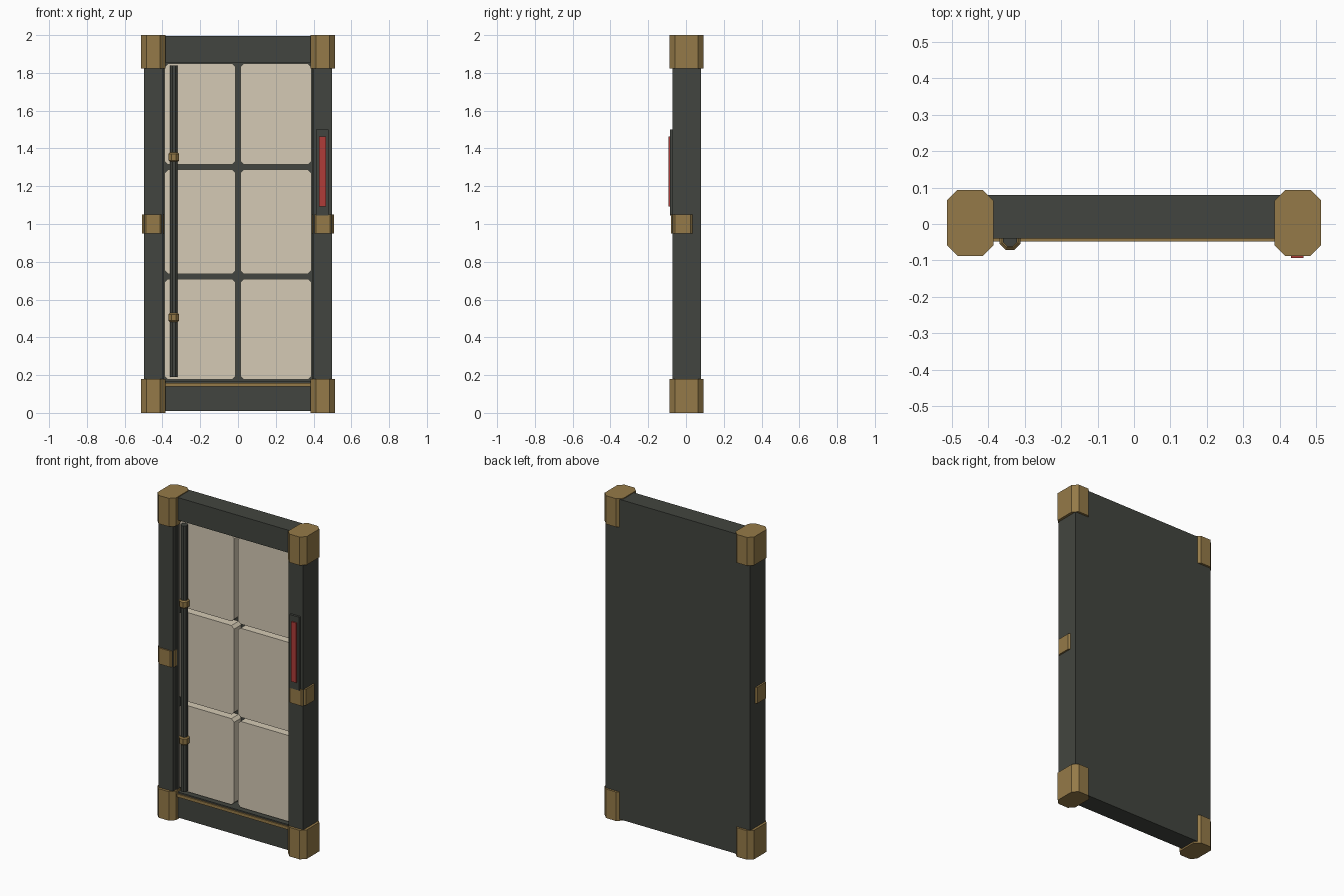
import bpy, bmesh, math
from mathutils import Matrix, Vector

if "Cube" in bpy.data.objects:
    bpy.data.objects.remove(bpy.data.objects["Cube"])


def material(name, color):
    m = bpy.data.materials.new(name)
    m.diffuse_color = (*color, 1)
    m.use_nodes = True
    m.node_tree.nodes["Principled BSDF"].inputs["Base Color"].default_value = m.diffuse_color
    return m


DARK = material("dark_wood", (0.055, 0.06, 0.05))
PAPER = material("paper", (0.66, 0.59, 0.46))
BRASS = material("brass", (0.30, 0.195, 0.065))
RED = material("red_light", (0.43, 0.045, 0.04))


def add(name, bm, mat=None):
    bmesh.ops.recalc_face_normals(bm, faces=bm.faces)
    me = bpy.data.meshes.new(name)
    bm.to_mesh(me)
    bm.free()
    ob = bpy.data.objects.new(name, me)
    bpy.context.collection.objects.link(ob)
    if mat:
        me.materials.append(mat)
    return ob


def box(name, lo, hi, mat=None, cut=0, axis=2):
    """Box between two corners; cut chamfers the edges that run along axis."""
    bm = bmesh.new()
    bmesh.ops.create_cube(bm, size=1)
    lo, hi = Vector(lo), Vector(hi)
    for v in bm.verts:
        v.co = (lo + hi) / 2 + v.co * (hi - lo)
    if cut:
        edges = [e for e in bm.edges
                 if abs((e.verts[0].co - e.verts[1].co)[axis]) > 1e-5]
        bmesh.ops.bevel(bm, geom=edges, offset=cut, segments=1, affect='EDGES')
    return add(name, bm, mat)


def octagon_bar(name, x, y, z0, z1, r, mat):
    bm = bmesh.new()
    place = Matrix.Translation((x, y, (z0 + z1) / 2)) @ Matrix.Rotation(math.pi / 8, 4, 'Z')
    bmesh.ops.create_cone(bm, cap_ends=True, segments=8, radius1=r, radius2=r,
                          depth=z1 - z0, matrix=place)
    return add(name, bm, mat)


def carve(ob, lo, hi):
    cutter = box("cutter", lo, hi)
    cutter.hide_render = True
    mod = ob.modifiers.new("carve", 'BOOLEAN')
    mod.operation = 'DIFFERENCE'
    mod.solver = 'EXACT'
    mod.object = cutter
    bpy.context.view_layer.objects.active = ob
    bpy.ops.object.modifier_apply(modifier=mod.name)
    bpy.data.objects.remove(cutter)


# Frame: one slab, rails set back from the stiles, pocket for the panels
frame = box("frame", (-0.497, -0.071, 0.01), (0.497, 0.08, 1.995), DARK)
carve(frame, (-0.397, -0.2, -0.1), (0.397, -0.04, 2.1))
carve(frame, (-0.391, -0.2, 0.168), (0.391, 0.05, 1.855))

# Paper panels with clipped corners
for row, (z0, z1) in enumerate([(0.176, 0.71), (0.736, 1.288), (1.314, 1.85)]):
    for side, (x0, x1) in (("left", (-0.388, -0.013)), ("right", (0.013, 0.388))):
        box(f"panel_{side}_{row}", (x0, -0.02, z0), (x1, 0.055, z1), PAPER, 0.018, axis=1)

# Brass corner caps and middle bands
for side, s in (("left", -1), ("right", 1)):
    xa, xb = sorted((s * 0.385, s * 0.513))
    for level, z0, z1 in (("bottom", 0, 0.18), ("top", 1.824, 2)):
        box(f"corner_cap_{level}_{side}", (xa, -0.087, z0), (xb, 0.093, z1), BRASS, 0.029)
    xa, xb = sorted((s * 0.392, s * 0.507))
    box(f"middle_band_{side}", (xa, -0.079, 0.95), (xb, 0.045, 1.05), BRASS, 0.02)

# Brass strip along the bottom rail
box("bottom_trim", (-0.395, -0.048, 0.14), (0.395, -0.03, 0.159), BRASS)

# Pull bar with its two rings
octagon_bar("pull_bar", -0.34, -0.042, 0.19, 1.84, 0.021, DARK)
for level, z in (("lower", 0.505), ("upper", 1.354)):
    ring = octagon_bar(f"bar_ring_{level}", -0.34, -0.042, z - 0.024, z + 0.024, 0.031, BRASS)
    bev = ring.modifiers.new("rim", 'BEVEL')
    bev.width = 0.007
    bev.segments = 1
    bev.limit_method = 'ANGLE'
    bev.angle_limit = math.radians(60)

# Control plate with red light
box("control_plate", (0.413, -0.085, 1.045), (0.48, -0.06, 1.5), DARK)
box("control_light", (0.43, -0.093, 1.092), (0.465, -0.08, 1.463), RED)
